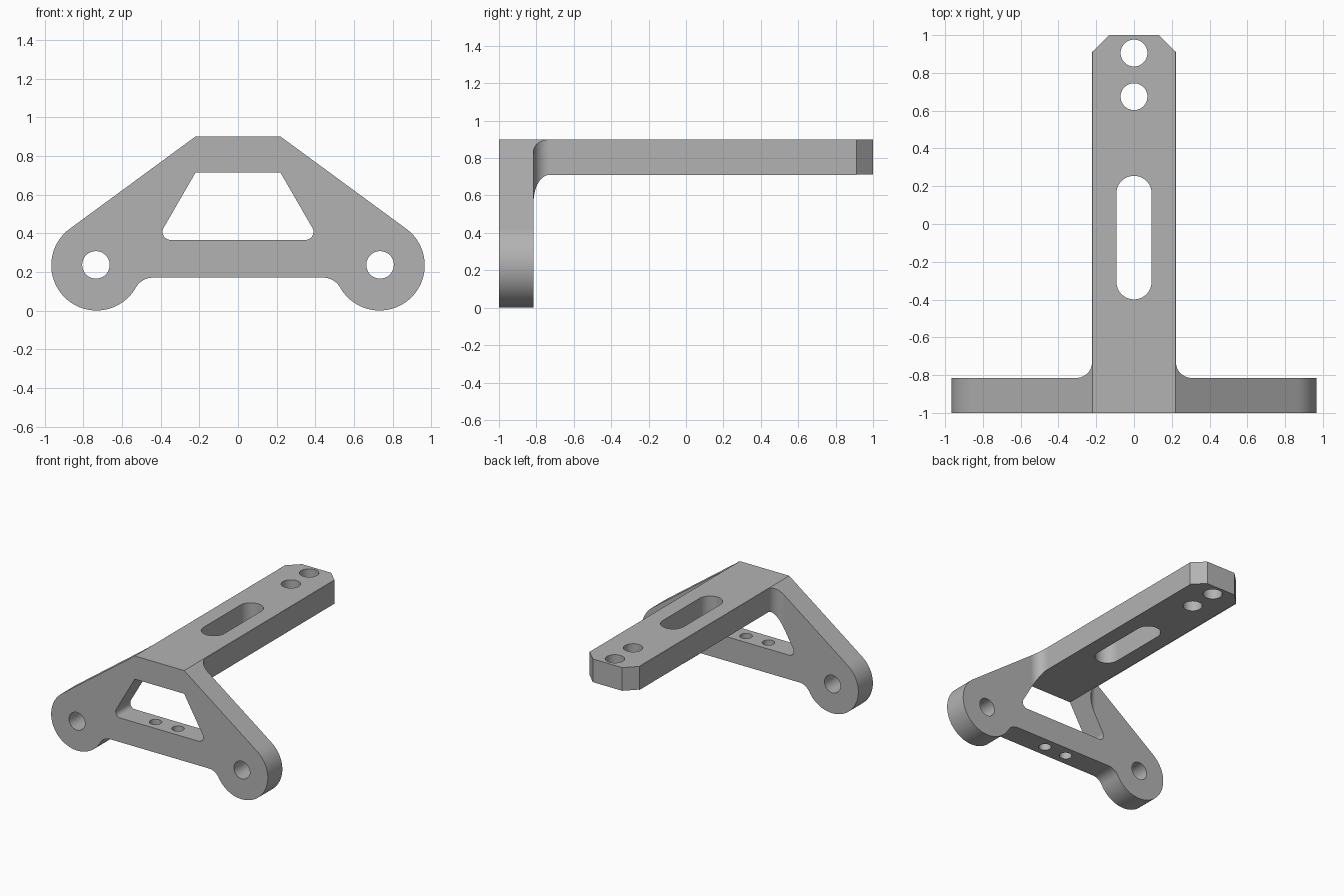
import bpy, bmesh, math

if "Cube" in bpy.data.objects:
    bpy.data.objects.remove(bpy.data.objects["Cube"])

LX, LZ, LR = 0.732, 0.234, 0.234      # lug centre and radius
BACK = -0.815                         # rear face of the front plate


def arc(cx, cy, r, a0, a1, n):
    return [(cx + r * math.cos(a0 + (a1 - a0) * i / n),
             cy + r * math.sin(a0 + (a1 - a0) * i / n)) for i in range(n + 1)]


def circle(cx, cy, r):
    return arc(cx, cy, r, 0, 2 * math.pi, 64)[:-1]


def prism(name, pts, axis, lo, hi):
    """Extrude a 2D outline along y (outline in x,z) or z (outline in x,y)."""
    bm = bmesh.new()
    place = (lambda a, b, t: (a, t, b)) if axis == 'y' else (lambda a, b, t: (a, b, t))
    ends = [[bm.verts.new(place(a, b, t)) for a, b in pts] for t in (lo, hi)]
    for ring in ends:
        bm.faces.new(ring)
    n = len(pts)
    for i in range(n):
        j = (i + 1) % n
        bm.faces.new((ends[0][i], ends[0][j], ends[1][j], ends[1][i]))
    bmesh.ops.recalc_face_normals(bm, faces=bm.faces)
    me = bpy.data.meshes.new(name)
    bm.to_mesh(me)
    bm.free()
    ob = bpy.data.objects.new(name, me)
    bpy.context.collection.objects.link(ob)
    return ob


def cut(body, pts, axis, lo, hi):
    tool = prism("cutter", pts, axis, lo, hi)
    tool.hide_render = True
    mod = body.modifiers.new("cut", 'BOOLEAN')
    mod.operation = 'DIFFERENCE'
    mod.solver = 'EXACT'
    mod.object = tool
    bpy.context.view_layer.objects.active = body
    bpy.ops.object.modifier_apply(modifier=mod.name)
    bpy.data.objects.remove(tool, do_unlink=True)


# Front outline: flat top, tangent slopes, round lugs, filleted underside
dx, dz = 0.22 - LX, 0.9 - LZ
a_top = math.atan2(dz, dx) - math.acos(LR / math.hypot(dx, dz))
fx, fz = 0.44, 0.17
h = LZ - fz
fr = ((LX - fx) ** 2 + h * h - LR * LR) / (2 * (LR - h))
a_f = math.atan2(LZ - (fz - fr), LX - fx)
half = [(0.22, 0.9)]
half += arc(LX, LZ, LR, a_top, a_f - math.pi, 48)
half += arc(fx, fz - fr, fr, a_f, math.pi / 2, 14)[1:]
outline = half + [(-x, z) for x, z in reversed(half)]
body = prism("bracket_body", outline, 'y', -1, 1)
mat = bpy.data.materials.new("plain grey")
mat.diffuse_color = (0.45, 0.45, 0.45, 1)
mat.use_nodes = True
mat.node_tree.nodes["Principled BSDF"].inputs["Base Color"].default_value = mat.diffuse_color
body.data.materials.append(mat)

# Window with rounded lower corners
wr = 0.042
wx = 0.22 + (0.713 - 0.365) / math.sqrt(3) - wr * math.sqrt(3)
win = [(0.22, 0.713)] + arc(wx, 0.365 + wr, wr, math.radians(30), -math.pi / 2, 14)
cut(body, win + [(-x, z) for x, z in reversed(win)], 'y', -1.2, 1.2)

# Clear the space under the arm
cut(body, [(-0.5, BACK), (0.5, BACK), (0.5, 1.2), (-0.5, 1.2)], 'z', -0.5, 0.5)

# Both sides of the arm: root fillet, straight edge and end chamfer
r = 0.084
side = ([(1.5, BACK)]
        + arc(0.222 + r, BACK + r, r, 1.5 * math.pi, math.pi, 14)
        + [(0.222, 0.911), (0.131, 1.0), (0.029, 1.1), (1.5, 1.1)])
for s in (1, -1):
    cut(body, [(s * x, y) for x, y in side], 'z', -0.6, 1.6)

# Lug holes and lower bar holes
for s in (1, -1):
    cut(body, circle(s * 0.735, 0.236, 0.071), 'y', -1.3, -0.5)
    cut(body, circle(s * 0.1, -0.907, 0.046), 'z', 0.05, 0.5)

# Arm holes and slot
for y in (0.905, 0.674):
    cut(body, circle(0, y, 0.071), 'z', 0.6, 1.1)
slot = (arc(0, 0.162, 0.093, 0, math.pi, 32)
        + arc(0, -0.306, 0.093, math.pi, 2 * math.pi, 32))
cut(body, slot, 'z', 0.6, 1.1)

# Smooth curved walls, keep the large planes flat
bpy.ops.object.select_all(action='DESELECT')
body.select_set(True)
bpy.context.view_layer.objects.active = body
bpy.ops.object.shade_smooth_by_angle(angle=math.radians(30))
for p in body.data.polygons:
    if p.area > 0.015:
        p.use_smooth = False
